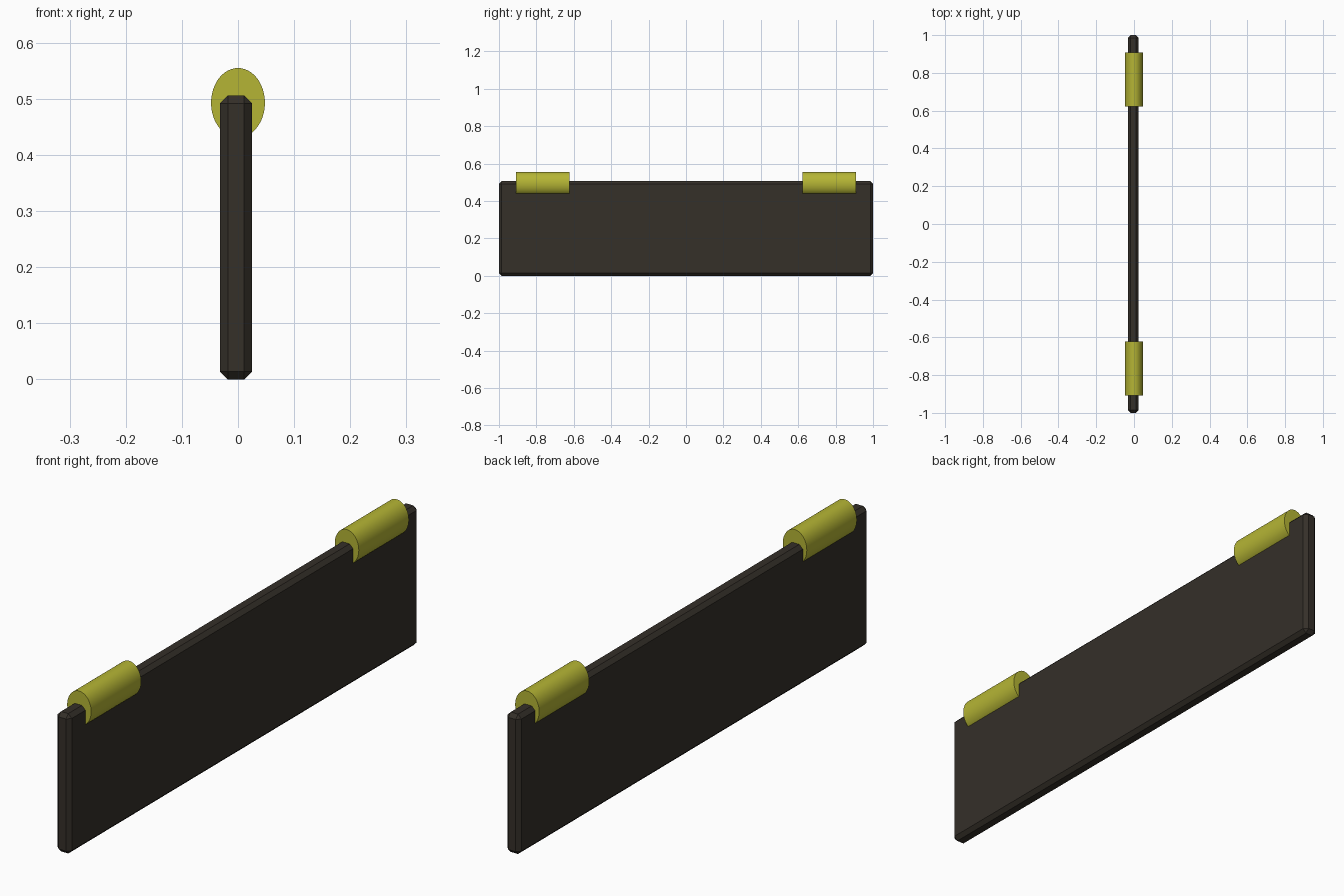
import bpy, math

if "Cube" in bpy.data.objects:
    bpy.data.objects.remove(bpy.data.objects["Cube"])


def colour(name, rgb):
    mat = bpy.data.materials.new(name)
    mat.diffuse_color = (*rgb, 1)
    mat.use_nodes = True
    mat.node_tree.nodes["Principled BSDF"].inputs["Base Color"].default_value = mat.diffuse_color
    return mat


dark = colour("dark_panel", (0.035, 0.029, 0.022))
yellow = colour("yellow_grip", (0.46, 0.46, 0.035))

# Thin upright panel with chamfered edges, slightly off-centre from the rolls
bpy.ops.mesh.primitive_cube_add(size=1, location=(-0.0035, 0, 0.253))
panel = bpy.context.object
panel.name = "panel"
panel.scale = (0.057, 2.0, 0.506)
bpy.ops.object.transform_apply(location=False, rotation=False, scale=True)
bevel = panel.modifiers.new("chamfer", "BEVEL")
bevel.width = 0.014
bevel.segments = 1
panel.data.materials.append(dark)


# Oval rolls along the top edge, one near each end
def roll(name, y):
    bpy.ops.mesh.primitive_cylinder_add(vertices=48, radius=1, depth=0.286,
                                        location=(0, y, 0.493),
                                        rotation=(math.pi / 2, 0, 0))
    ob = bpy.context.object
    ob.name = name
    ob.scale = (0.048, 0.062, 1)
    bpy.ops.object.transform_apply(location=False, rotation=True, scale=True)
    bpy.ops.object.shade_smooth_by_angle(angle=math.radians(30))
    ob.data.materials.append(yellow)


roll("front_roll", -0.765)
roll("back_roll", 0.765)
